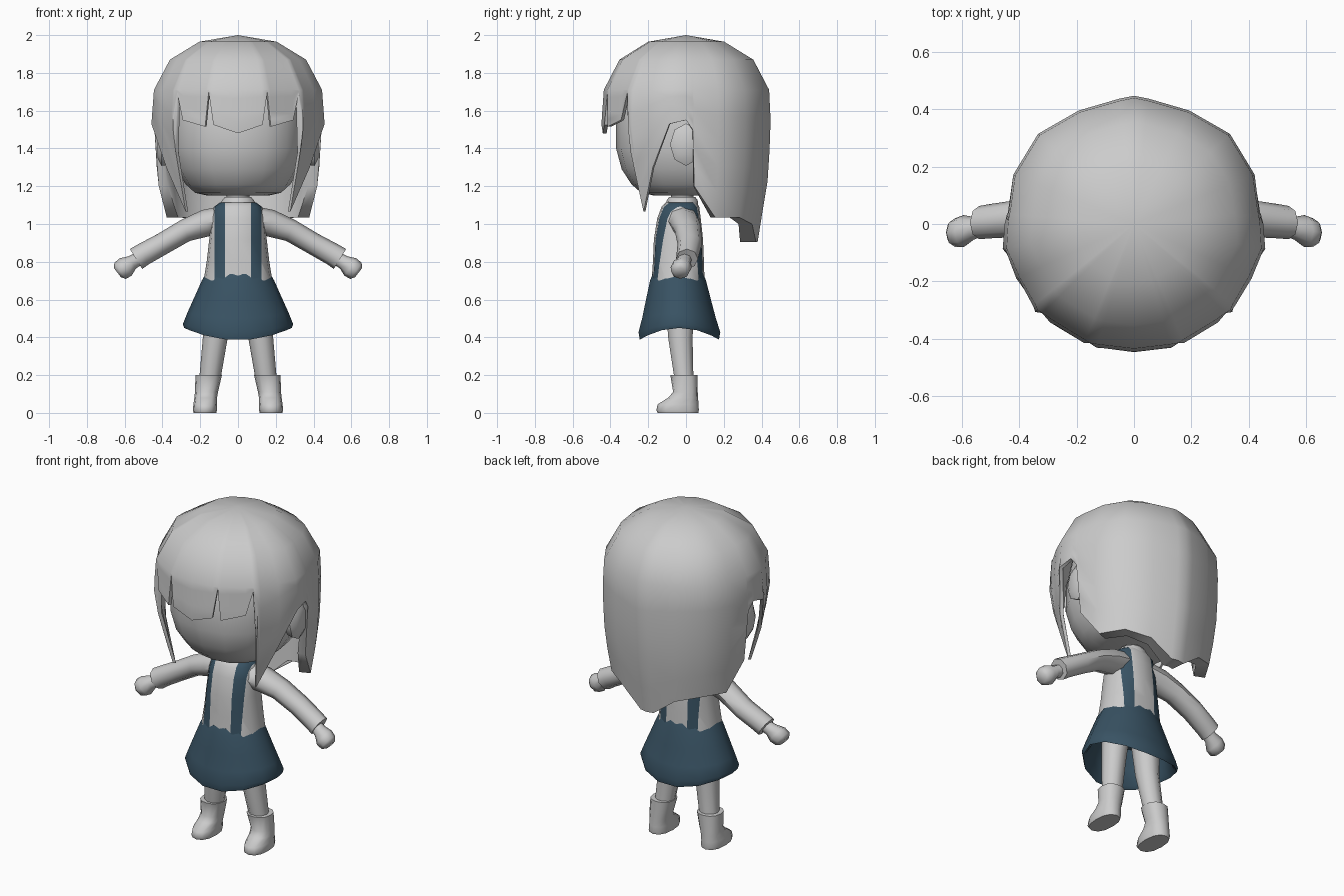
import bpy, bmesh, math
from mathutils import Vector


def material(name, rgb):
    m = bpy.data.materials.new(name)
    m.diffuse_color = (*rgb, 1)
    return m


GREY = material("light_grey", (0.6, 0.6, 0.6))
BLUE = material("dark_blue", (0.04, 0.085, 0.125))


def finish(name, bm, mats, angle=50):
    bmesh.ops.remove_doubles(bm, verts=bm.verts[:], dist=0.0008)
    bmesh.ops.recalc_face_normals(bm, faces=bm.faces[:])
    me = bpy.data.meshes.new(name)
    bm.to_mesh(me)
    bm.free()
    for m in mats:
        me.materials.append(m)
    ob = bpy.data.objects.new(name, me)
    bpy.context.collection.objects.link(ob)
    bpy.ops.object.select_all(action='DESELECT')
    ob.select_set(True)
    bpy.context.view_layer.objects.active = ob
    bpy.ops.object.shade_smooth_by_angle(angle=math.radians(angle))
    return ob


def loft(rings, caps=True):
    """Skin a list of closed rings of points."""
    bm = bmesh.new()
    vs = [[bm.verts.new(p) for p in r] for r in rings]
    n = len(vs[0])
    for a, b in zip(vs, vs[1:]):
        for i in range(n):
            j = (i + 1) % n
            bm.faces.new((a[i], a[j], b[j], b[i]))
    if caps:
        bm.faces.new(vs[0])
        bm.faces.new(vs[-1])
    return bm


def ring(cx, cy, z, rx, ry, n=12, power=1.0):
    """Flat ring; power below 1 makes it boxier."""
    pts = []
    for i in range(n):
        a = 2 * math.pi * i / n
        c, s = math.cos(a), math.sin(a)
        pts.append((cx + rx * math.copysign(abs(c) ** power, c),
                    cy + ry * math.copysign(abs(s) ** power, s), z))
    return pts


def tube(path, n=8):
    """Rings across a path of (x, y, z, height radius, depth radius)."""
    pts = [Vector(p[:3]) for p in path]
    rings = []
    for i, p in enumerate(path):
        t = (pts[min(i + 1, len(pts) - 1)] - pts[max(i - 1, 0)]).normalized()
        side = Vector((0, 1, 0))
        up = t.cross(side).normalized()
        rings.append([pts[i] + up * p[3] * math.cos(2 * math.pi * k / n)
                      + side * p[4] * math.sin(2 * math.pi * k / n) for k in range(n)])
    return loft(rings)


def interp(table, z):
    """Piecewise linear lookup in a table that runs downwards."""
    for (z0, a), (z1, b) in zip(table, table[1:]):
        if z >= z1:
            return a + (b - a) * (z0 - z) / (z0 - z1)
    return table[-1][1]


# head
finish("head", loft([ring(0, 0, z, 0.355 * s, 0.37 * s, 16, 0.9) for z, s in
                     [(1.15, 0.45), (1.165, 0.64), (1.21, 0.78), (1.29, 0.92), (1.4, 1),
                      (1.55, 1), (1.7, 0.92), (1.82, 0.65), (1.88, 0.3)]]), [GREY])

# hair: columns of rim x, rim y, hem height, thickness
half = [(0, -0.435, 1.48, 0.02), (0.127, -0.42, 1.525, 0.02), (0.155, -0.415, 1.70, 0.02),
        (0.17, -0.405, 1.515, 0.02), (0.285, -0.335, 1.55, 0.02), (0.32, -0.31, 1.69, 0.02),
        (0.337, -0.30, 1.38, 0.02), (0.345, -0.28, 1.065, 0.02), (0.40, -0.185, 1.30, 0.02),
        (0.445, -0.085, 1.53, 0.02), (0.44, 0.0, 1.55, 0.02), (0.435, 0.035, 1.50, 0.03),
        (0.432, 0.045, 1.20, 0.05), (0.415, 0.17, 1.035, 0.07), (0.33, 0.31, 1.035, 0.08),
        (0.19, 0.39, 1.0, 0.09), (0.05, 0.43, 0.905, 0.1), (0, 0.44, 0.905, 0.1)]
columns = half + [(-x, y, z, t) for x, y, z, t in half[-2:0:-1]]
FRONT = [(1.71, 1), (1.53, 1.03), (1.3, 0.95), (1.06, 0.8)]
BACK = [(1.71, 1), (1.53, 1.02), (1.25, 0.99), (1.12, 0.94), (0.9, 0.86)]
CAP = [(0.0, 2.0), (0.46, 1.965), (0.81, 1.87), (1.0, 1.71)]


def strand(x, y, hem, thick):
    prof = list(CAP)
    for k in range(1, 6):
        z = 1.71 + (hem - 1.71) * k / 5
        prof.append((interp(BACK if y > 0.02 else FRONT, z), z))
    inner = [(s * (1 - thick / 0.44), z - (0.02 if z > 1.72 else 0)) for s, z in prof]
    return [(x * s, y * s, z) for s, z in prof + inner[::-1]]


strands = [strand(*c) for c in columns]
finish("hair", loft([list(r) for r in zip(*strands)], caps=False), [GREY], 60)

# neck and collar
finish("neck", loft([ring(0, -0.02, z, 0.06, 0.06) for z in (1.08, 1.2)]), [GREY])
finish("collar", loft([ring(0, -0.02, 1.09, 0.1, 0.085), ring(0, -0.02, 1.125, 0.085, 0.082),
                       ring(0, -0.02, 1.142, 0.07, 0.07)]), [GREY])

# torso with two straps cut into its surface
bm = loft([ring(0, cy, z, rx, ry, 16, 0.85) for z, cy, rx, ry in
           [(0.70, -0.042, 0.182, 0.14), (0.80, -0.04, 0.166, 0.135), (0.92, -0.04, 0.152, 0.13),
            (1.03, -0.037, 0.142, 0.115), (1.09, -0.03, 0.128, 0.1), (1.115, -0.025, 0.095, 0.082)]])
for x in (-0.125, -0.07, 0.07, 0.125):
    bmesh.ops.bisect_plane(bm, geom=bm.verts[:] + bm.edges[:] + bm.faces[:],
                           plane_co=(x, 0, 0), plane_no=(1, 0, 0))
for f in bm.faces:
    f.material_index = int(0.07 < abs(f.calc_center_median().x) < 0.125)
finish("torso_with_straps", bm, [GREY, BLUE])

# skirt: flared, hem raised at the sides, hollow below
rings = []
for z, cy, rx, ry, lift in [(0.735, -0.042, 0.172, 0.138, 0), (0.70, -0.042, 0.192, 0.152, 0),
                            (0.60, -0.04, 0.232, 0.176, 0.01), (0.50, -0.037, 0.268, 0.2, 0.03),
                            (0.425, -0.035, 0.292, 0.222, 0.045), (0.385, -0.035, 0.285, 0.215, 0.065),
                            (0.40, -0.035, 0.265, 0.2, 0.065), (0.50, -0.037, 0.24, 0.18, 0.03),
                            (0.62, -0.04, 0.19, 0.15, 0)]:
    rings.append([(x, y, z + lift * (x / rx) ** 2) for x, y, z in ring(0, cy, z, rx, ry, 14)])
finish("skirt", loft(rings), [BLUE], 60)

for s, side in ((-1, "left"), (1, "right")):
    # ear
    finish(side + "_ear", loft([[(s * x, 0.0 + r * 0.085 * math.cos(k * math.pi / 4),
                                  1.42 + r * 0.112 * math.sin(k * math.pi / 4)) for k in range(8)]
                                for x, r in ((0.33, 0.6), (0.37, 0.95), (0.405, 1), (0.425, 0.65))]), [GREY])
    # sleeve and hand
    finish(side + "_sleeve", tube([(s * x, y, z, a, b) for x, y, z, a, b in
                                   [(0.08, -0.02, 1.025, 0.07, 0.085), (0.17, -0.005, 1.005, 0.072, 0.08),
                                    (0.28, 0.01, 0.965, 0.06, 0.07), (0.40, 0.02, 0.895, 0.058, 0.065),
                                    (0.50, 0.01, 0.84, 0.06, 0.06), (0.54, 0.005, 0.815, 0.062, 0.058)]]), [GREY])
    finish(side + "_hand", tube([(s * x, y, z, a, b) for x, y, z, a, b in
                                 [(0.51, 0.0, 0.825, 0.035, 0.035), (0.56, -0.015, 0.797, 0.038, 0.04),
                                  (0.595, -0.025, 0.772, 0.056, 0.056), (0.625, -0.03, 0.752, 0.052, 0.05),
                                  (0.638, -0.03, 0.742, 0.03, 0.035)]]), [GREY])
    # leg
    finish(side + "_leg", loft([ring(s * 0.105, -0.03, 0.58, 0.075, 0.08, 10),
                                ring(s * 0.12, -0.03, 0.4, 0.066, 0.068, 10),
                                ring(s * 0.15, -0.01, 0.17, 0.056, 0.052, 10)]), [GREY])
    # boot
    finish(side + "_boot", loft([ring(s * cx, (y0 + y1) / 2, z, rx, (y1 - y0) / 2, 12, 0.85)
                                 for cx, y0, y1, z, rx in
                                 [(0.175, -0.15, 0.065, 0.0, 0.06), (0.175, -0.157, 0.068, 0.015, 0.064),
                                  (0.174, -0.15, 0.066, 0.045, 0.062), (0.171, -0.095, 0.064, 0.08, 0.06),
                                  (0.167, -0.068, 0.062, 0.11, 0.061), (0.155, -0.083, 0.062, 0.2, 0.07),
                                  (0.155, -0.06, 0.04, 0.2, 0.05)]]), [GREY])
